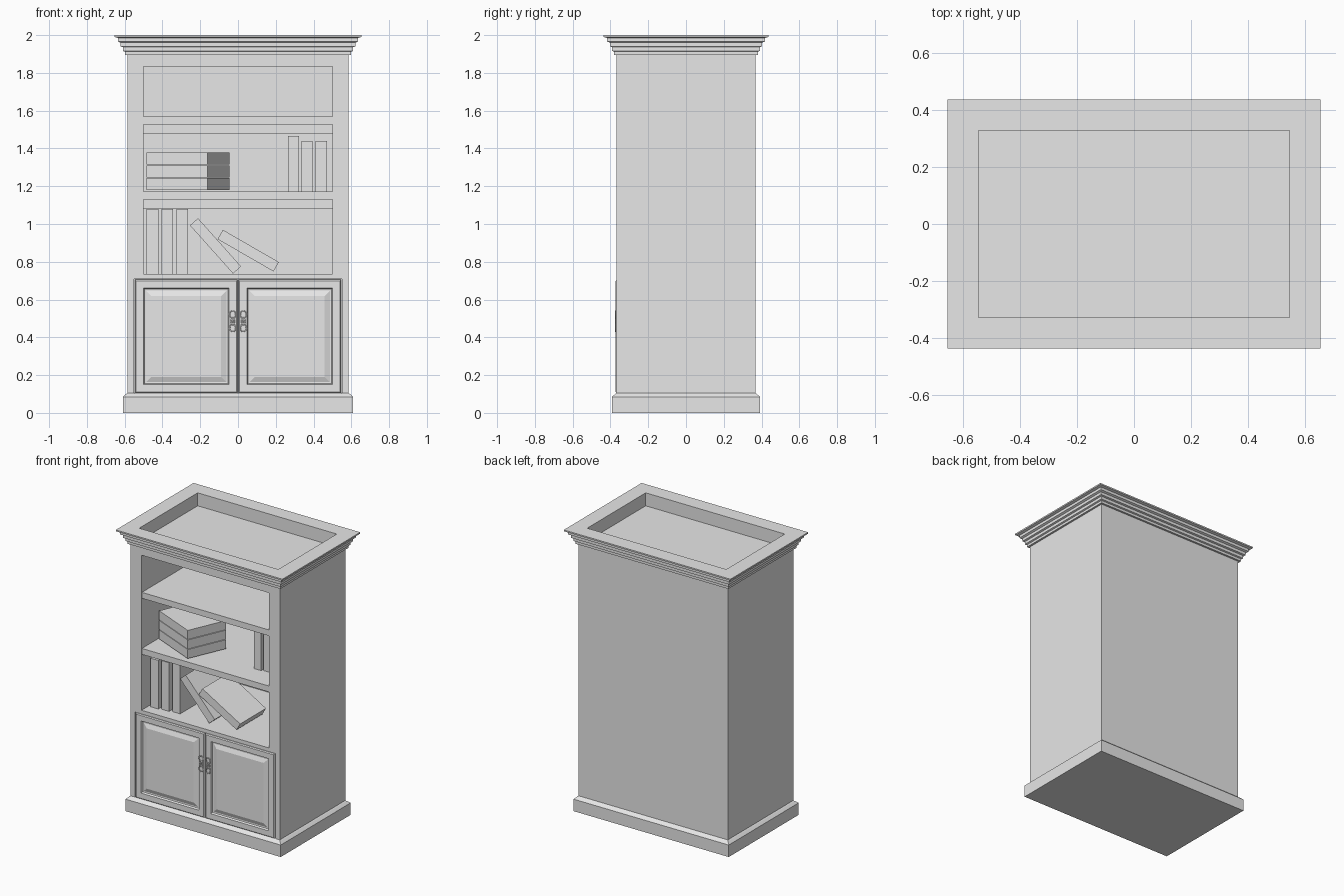
import bpy
import bmesh
import math
from mathutils import Matrix

cube = bpy.data.objects.get("Cube")
if cube:
    bpy.data.objects.remove(cube, do_unlink=True)

# One plain grey for everything
grey = bpy.data.materials.new("plain_grey")
grey.use_nodes = True
colour = (0.8, 0.8, 0.8, 1)
grey.diffuse_color = colour
grey.node_tree.nodes["Principled BSDF"].inputs["Base Color"].default_value = colour


def add_object(name, data):
    ob = bpy.data.objects.new(name, data)
    bpy.context.collection.objects.link(ob)
    data.materials.append(grey)
    return ob


def finish(name, bm):
    bmesh.ops.recalc_face_normals(bm, faces=bm.faces)
    mesh = bpy.data.meshes.new(name)
    bm.to_mesh(mesh)
    bm.free()
    return add_object(name, mesh)


def flat_ring(hx, hy, z):
    return [(-hx, -hy, z), (hx, -hy, z), (hx, hy, z), (-hx, hy, z)]


def upright_ring(x0, x1, z0, z1, y):
    return [(x0, y, z0), (x1, y, z0), (x1, y, z1), (x0, y, z1)]


def loft(name, rings):
    """Skin a run of rectangles and cap both ends."""
    bm = bmesh.new()
    loops = [[bm.verts.new(p) for p in ring] for ring in rings]
    for a, b in zip(loops, loops[1:]):
        for i in range(4):
            j = (i + 1) % 4
            bm.faces.new((a[i], a[j], b[j], b[i]))
    bm.faces.new(loops[0])
    bm.faces.new(loops[-1])
    return finish(name, bm)


def box(name, centre, size, axis="Z", degrees=0):
    bm = bmesh.new()
    bmesh.ops.create_cube(bm, size=1, matrix=(
        Matrix.Translation(centre)
        @ Matrix.Rotation(math.radians(degrees), 4, axis)
        @ Matrix.Diagonal((*size, 1))))
    return finish(name, bm)


HX, HY = 0.585, 0.367      # half width and half depth of the carcass
OPEN = 0.5                 # half width of the shelf opening
BACK = 0.325               # inner face of the back panel

# Carcass with its open shelf bay, then a shallow bay for the doors
carcass = loft("carcass", [
    upright_ring(-HX, HX, 0.09, 1.9, HY),
    upright_ring(-HX, HX, 0.09, 1.9, -HY),
    upright_ring(-OPEN, OPEN, 0.735, 1.835, -HY),
    upright_ring(-OPEN, OPEN, 0.735, 1.835, BACK)])
cutter = box("door_cutter", (0, -HY, 0.405), (1.1, 0.05, 0.608))
cutter.hide_render = True
cut = carcass.modifiers.new("door_bay", "BOOLEAN")
cut.operation = "DIFFERENCE"
cut.object = cutter
bpy.context.view_layer.objects.active = carcass
bpy.ops.object.modifier_apply(modifier=cut.name)
bpy.data.objects.remove(cutter, do_unlink=True)

# Plinth with a sloped top edge
loft("plinth", [flat_ring(HX + g, HY + g, z) for g, z in
                [(0.025, 0), (0.025, 0.085), (0.008, 0.1), (0, 0.105)]])

# Stepped crown moulding, sunk in the middle of the top
crown = [(0, 1.895)]
for g, z0, z1 in [(0.014, 1.895, 1.912), (0.024, 1.916, 1.936),
                  (0.036, 1.94, 1.96), (0.05, 1.966, 1.985), (0.069, 1.99, 2)]:
    crown += [(g, z0), (g, z1)]
crown += [(-0.039, 2), (-0.039, 1.908)]
loft("crown", [flat_ring(HX + g, HY + g, z) for g, z in crown])

# Shelves, each with a rail under its back edge
for label, top in [("upper", 1.57), ("lower", 1.172)]:
    depth = BACK + HY - 0.004
    box(label + "_shelf", (0, BACK - depth / 2, top - 0.021), (2 * OPEN, depth, 0.042))
    box(label + "_shelf_rail", (0, BACK - 0.01, top - 0.066), (2 * OPEN, 0.02, 0.05))

# Raised panel doors
DOOR_STEPS = [(0, -0.34), (0, -0.366), (0.006, -0.372), (0.044, -0.372),
              (0.05, -0.36), (0.058, -0.359), (0.086, -0.37)]
for label, x0, x1 in [("right", -0.545, -0.003), ("left", 0.003, 0.545)]:
    loft(label + "_door", [
        upright_ring(x0 + d, x1 - d, 0.105 + d, 0.705 - d, y) for d, y in DOOR_STEPS])


# Scrolled door handles
def scroll(name, x, z, width, height, turns):
    curve = bpy.data.curves.new(name, "CURVE")
    curve.dimensions = "3D"
    curve.bevel_depth = 0.003
    curve.bevel_resolution = 1
    line = curve.splines.new("POLY")
    count = 32
    line.points.add(count - 1)
    for i, p in enumerate(line.points):
        t = 2 * math.pi * i / count
        p.co = (x + width * math.sin(turns * t), -0.374, z + height * math.cos(t), 1)
    line.use_cyclic_u = True
    add_object(name, curve)


for label, side in [("right", -1), ("left", 1)]:
    scroll(label + "_handle_scroll", side * 0.028, 0.485, 0.016, 0.055, 2)
    scroll(label + "_handle_ring", side * 0.028, 0.485, 0.009, 0.02, 1)

# Stack of books turned on the middle shelf
for i in range(3):
    box(f"stacked_book_{i + 1}", (-0.265, -0.13, 1.211 + 0.068 * i),
        (0.352, 0.29, 0.064), "Z", -23.5)

# Upright books: left edge, width, base, height, front
UPRIGHT = [(0.265, 0.057, 1.172, 0.293, -0.2), (0.335, 0.06, 1.172, 0.268, -0.19),
           (0.41, 0.06, 1.172, 0.268, -0.19), (-0.485, 0.063, 0.735, 0.345, -0.29),
           (-0.405, 0.06, 0.735, 0.345, -0.28), (-0.325, 0.06, 0.735, 0.345, -0.27)]
for i, (x, w, z, h, y) in enumerate(UPRIGHT):
    box(f"upright_book_{i + 1}", (x + w / 2, y + 0.145, z + h / 2), (w, 0.29, h))

# Fallen books leaning on the lower floor
for i, (x, z, tilt) in enumerate([(-0.119, 0.884, 48.2), (0.054, 0.859, 30)]):
    box(f"leaning_book_{i + 1}", (x, -0.14, z), (0.342, 0.29, 0.057), "Y", tilt)
